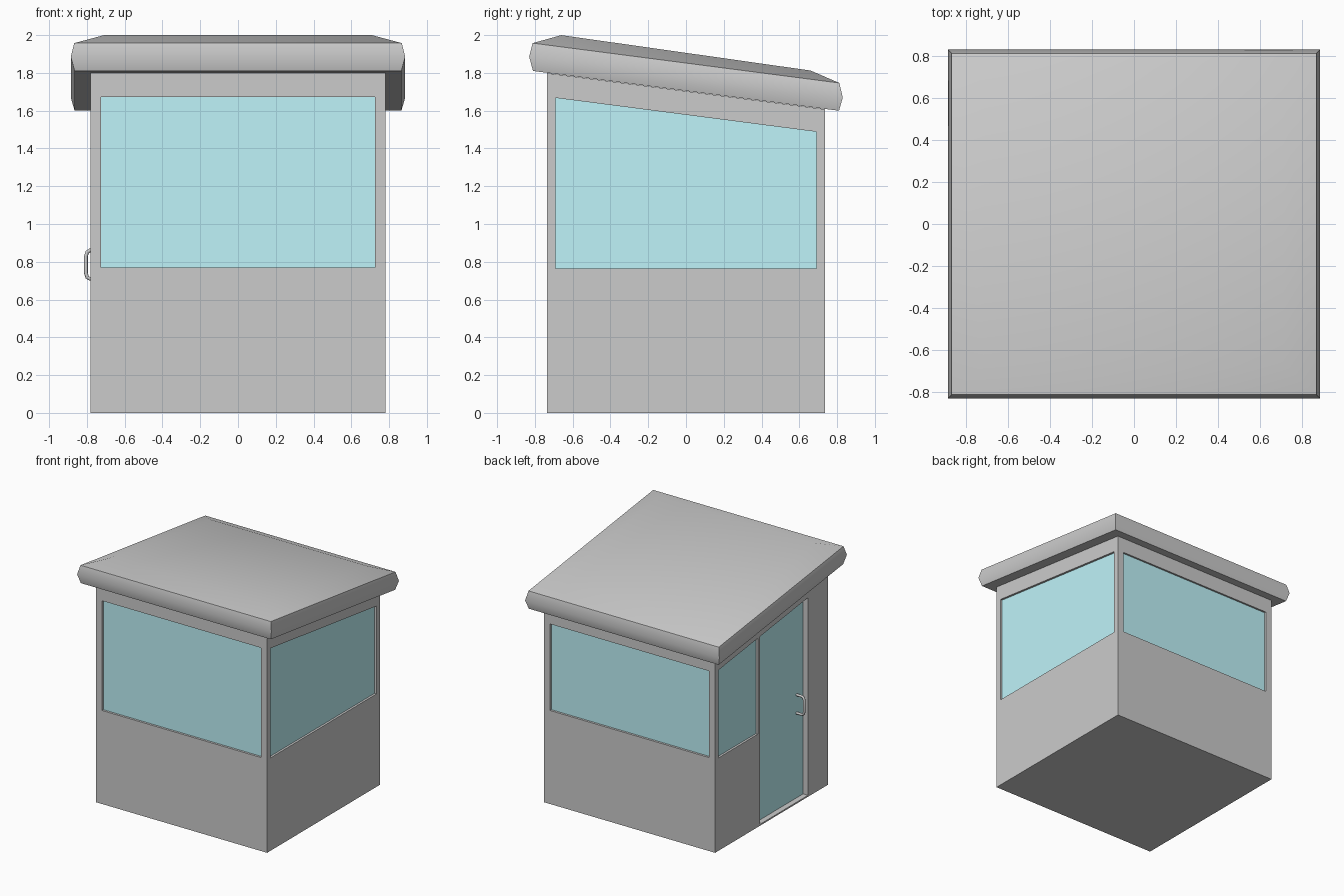
import bpy, bmesh, math

if "Cube" in bpy.data.objects:
    bpy.data.objects.remove(bpy.data.objects["Cube"])

SLOPE = 0.13          # fall of the roof towards the back
HX, HY = 0.78, 0.735  # half size of the cabin
WIN_TOP = 1.578       # window head height at y = 0


def mesh_object(name, bm, material=None):
    bmesh.ops.recalc_face_normals(bm, faces=bm.faces)
    me = bpy.data.meshes.new(name)
    bm.to_mesh(me)
    bm.free()
    ob = bpy.data.objects.new(name, me)
    bpy.context.collection.objects.link(ob)
    if material:
        me.materials.append(material)
    return ob


def loft(name, rings, material=None):
    """Skin a stack of closed rings and cap both ends."""
    bm = bmesh.new()
    vs = [[bm.verts.new(p) for p in ring] for ring in rings]
    n = len(vs[0])
    for a, b in zip(vs, vs[1:]):
        for i in range(n):
            j = (i + 1) % n
            bm.faces.new((a[i], a[j], b[j], b[i]))
    bm.faces.new(vs[0][::-1])
    bm.faces.new(vs[-1])
    return mesh_object(name, bm, material)


def rect(x0, x1, y0, y1, z, slope=0.0):
    return [(x, y, z - slope * y) for x, y in ((x0, y0), (x1, y0), (x1, y1), (x0, y1))]


def sloped_box(name, x0, x1, y0, y1, z0, top, material=None):
    return loft(name, [rect(x0, x1, y0, y1, z0), rect(x0, x1, y0, y1, top, SLOPE)], material)


def smooth(ob, angle):
    bpy.ops.object.select_all(action='DESELECT')
    ob.select_set(True)
    bpy.context.view_layer.objects.active = ob
    bpy.ops.object.shade_smooth_by_angle(angle=math.radians(angle))


glass = bpy.data.materials.new("glass")
glass.diffuse_color = (0.52, 0.90, 0.95, 1)
glass.use_nodes = True
glass.node_tree.nodes["Principled BSDF"].inputs["Base Color"].default_value = glass.diffuse_color

# Cabin body with a sloping top
body = sloped_box("cabin_body", -HX, HX, -HY, HY, 0, 1.703)

# Openings: name, wall, start and end along the wall, bottom, pane depth
openings = [
    ("front_window", "front", -0.725, 0.725, 0.77, 0.018),
    ("back_window", "back", -0.725, 0.725, 0.77, 0.018),
    ("right_window", "right", -0.69, 0.69, 0.765, 0.018),
    ("left_window", "left", 0.18, 0.69, 0.765, 0.018),
    ("door_glass", "left", -0.474, 0.15, 0.012, 0.045),
]


def wall_box(wall, a, b, outer, inner):
    """Footprint of a box on a wall, between two depths below its surface."""
    if wall == "front":
        return a, b, -HY + outer, -HY + inner
    if wall == "back":
        return a, b, HY - inner, HY - outer
    if wall == "right":
        return HX - inner, HX - outer, a, b
    return -HX + outer, -HX + inner, a, b


# Cut each recess, then set its pane in it
for name, wall, a, b, z0, depth in openings:
    cutter = sloped_box(name + "_cutter", *wall_box(wall, a, b, -0.05, depth + 0.015), z0, WIN_TOP)
    cutter.hide_render = True
    mod = body.modifiers.new(name, 'BOOLEAN')
    mod.operation, mod.solver, mod.object = 'DIFFERENCE', 'EXACT', cutter
    bpy.context.view_layer.objects.active = body
    bpy.ops.object.modifier_apply(modifier=mod.name)
    bpy.data.objects.remove(cutter)
    sloped_box(name, *wall_box(wall, a, b, depth, depth + 0.015), z0, WIN_TOP, glass)

# Overhanging roof slab: bulged rim and shallow crown
rings = [(0.865, 0.81, 1.705, 0.13), (0.885, 0.83, 1.777, 0.13),
         (0.867, 0.812, 1.852, 0.13), (0.71, 0.66, 1.906, 0.142)]
roof = loft("roof", [rect(-x, x, -y, y, z, s) for x, y, z, s in rings])
smooth(roof, 40)

# Door pull: round bar bent into a bracket
path = [(-0.735, 0.71), (-0.785, 0.71), (-0.798, 0.718), (-0.805, 0.74),
        (-0.805, 0.83), (-0.798, 0.852), (-0.785, 0.86), (-0.735, 0.86)]
R, SIDES, HANDLE_Y = 0.01, 10, -0.39
bar = []
for i, (x, z) in enumerate(path):
    x0, z0 = path[max(i - 1, 0)]
    x1, z1 = path[min(i + 1, len(path) - 1)]
    length = math.hypot(x1 - x0, z1 - z0)
    nx, nz = -(z1 - z0) / length, (x1 - x0) / length
    ring = []
    for k in range(SIDES):
        t = math.tau * k / SIDES
        ring.append((x + nx * R * math.cos(t), HANDLE_Y + R * math.sin(t), z + nz * R * math.cos(t)))
    bar.append(ring)
smooth(loft("door_handle", bar), 50)
